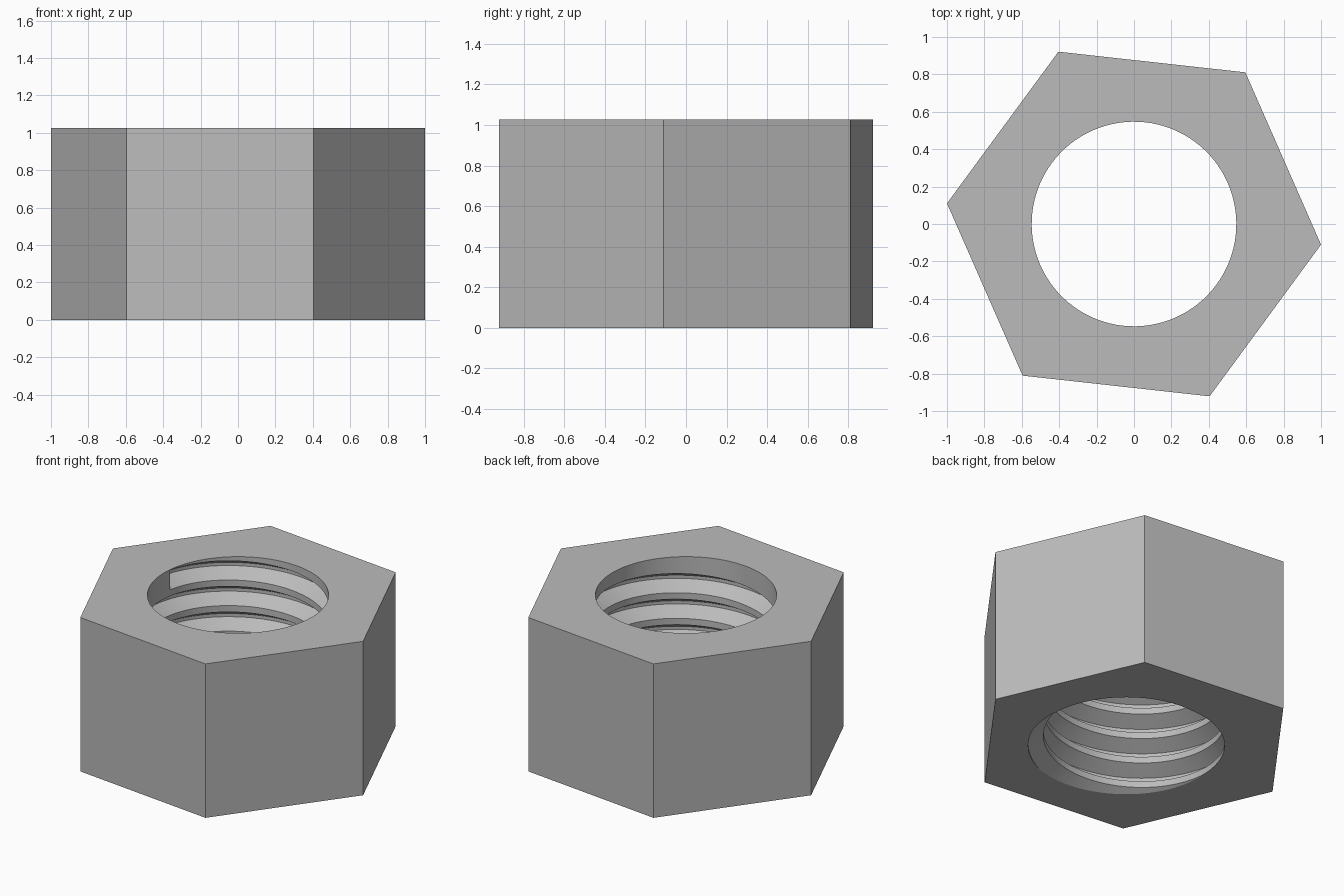
import bpy
import bmesh
from math import radians, cos, sin, tan, pi

default = bpy.data.objects.get("Cube")
if default:
    bpy.data.objects.remove(default, do_unlink=True)

HEIGHT = 1.026
CORNER_RADIUS = 1.006
BORE = 0.547
PITCH = 0.1705
DEPTH = 0.0926
TURN = radians(-6.3)      # twist of the whole nut about z
STEPS = 96                # segments per thread turn

steel = bpy.data.materials.new("grey_steel")
steel.use_nodes = True
GREY = (0.5, 0.5, 0.5, 1)
steel.diffuse_color = GREY
steel.node_tree.nodes["Principled BSDF"].inputs["Base Color"].default_value = GREY


def add_prism(name, sides, radius, low, high, turn):
    bpy.ops.mesh.primitive_cylinder_add(
        vertices=sides, radius=radius, depth=high - low,
        location=(0, 0, (low + high) / 2), rotation=(0, 0, turn))
    obj = bpy.context.object
    obj.name = name
    bpy.ops.object.transform_apply(location=True, rotation=True, scale=True)
    return obj


def add_thread_cutter(turns):
    """Sweep a trapezoid groove section down a right-handed helix."""
    slope = tan(radians(30))
    overlap = 0.03
    inner, outer = BORE - overlap, BORE + DEPTH
    mouth = PITCH * 0.375 + overlap * slope
    root = PITCH / 16
    section = [(inner, mouth), (outer, root), (outer, -root), (inner, -mouth)]
    top = HEIGHT - 0.006 - PITCH * 0.375
    bm = bmesh.new()
    rings = []
    for i in range(int(turns * STEPS) + 1):
        a = pi + TURN - 2 * pi * i / STEPS
        z = top - PITCH * i / STEPS
        rings.append([bm.verts.new((r * cos(a), r * sin(a), z + h))
                      for r, h in section])
    for one, two in zip(rings, rings[1:]):
        for j in range(4):
            k = (j + 1) % 4
            bm.faces.new((one[j], one[k], two[k], two[j]))
    bm.faces.new(rings[0])
    bm.faces.new(rings[-1])
    bmesh.ops.recalc_face_normals(bm, faces=bm.faces)
    mesh = bpy.data.meshes.new("thread_cutter")
    bm.to_mesh(mesh)
    bm.free()
    obj = bpy.data.objects.new("thread_cutter", mesh)
    bpy.context.collection.objects.link(obj)
    return obj


def cut(body, cutter):
    cutter.hide_render = True
    mod = body.modifiers.new("cut", "BOOLEAN")
    mod.operation = "DIFFERENCE"
    mod.solver = "EXACT"
    mod.object = cutter
    bpy.ops.object.select_all(action="DESELECT")
    bpy.context.view_layer.objects.active = body
    body.select_set(True)
    bpy.ops.object.modifier_apply(modifier=mod.name)
    bpy.data.objects.remove(cutter, do_unlink=True)


# Hexagonal body; the primitive's first corner lies on +y
nut = add_prism("hex_nut", 6, CORNER_RADIUS, 0, HEIGHT, TURN - pi / 6)
nut.data.materials.append(steel)

# Plain bore, then the helical thread groove
cut(nut, add_prism("bore_cutter", STEPS, BORE, -0.2, HEIGHT + 0.2, TURN))
cut(nut, add_thread_cutter(6.25))

bpy.ops.object.shade_smooth_by_angle(angle=radians(25))
